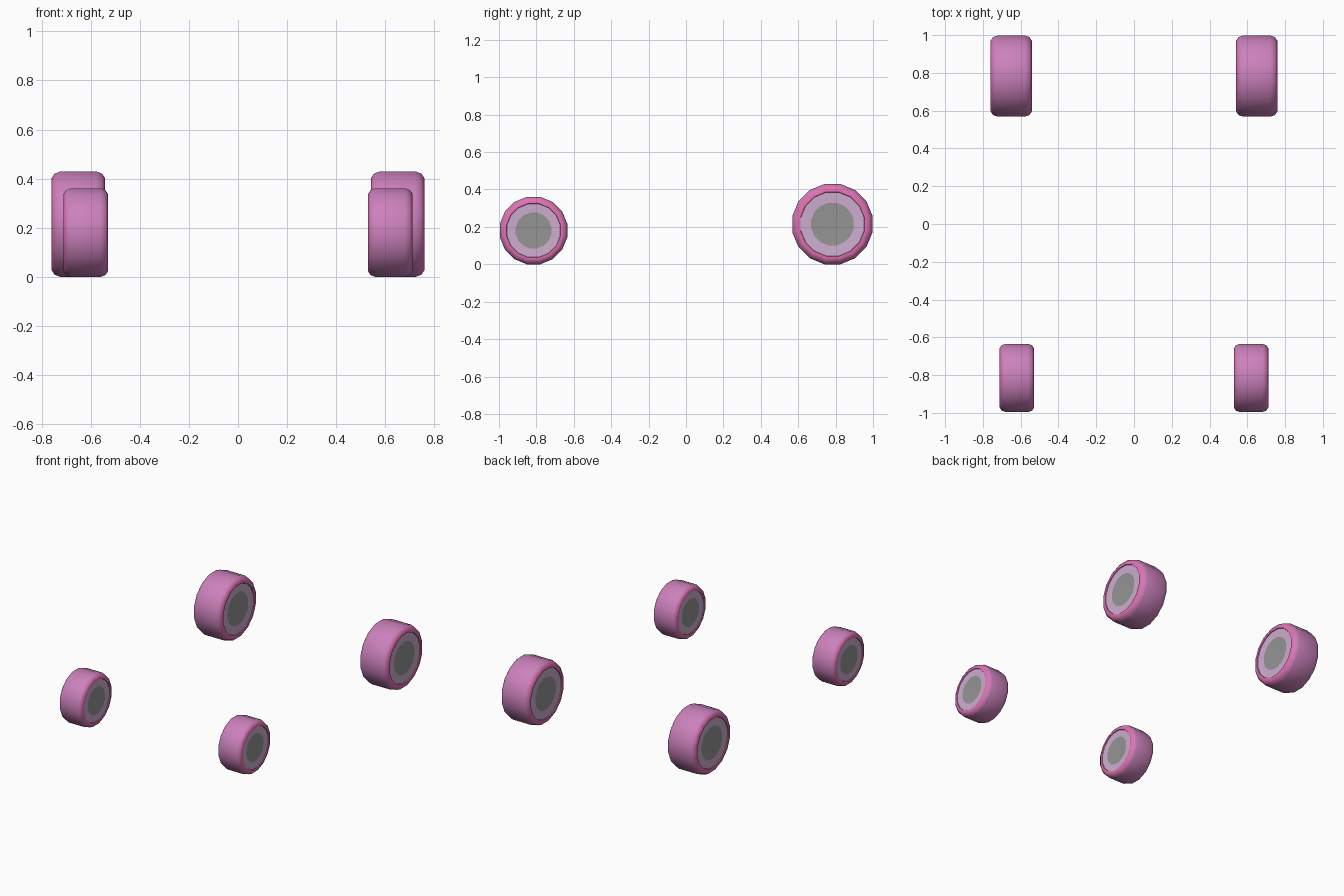
import bpy, bmesh, math

cube = bpy.data.objects.get("Cube")
if cube:
    bpy.data.objects.remove(cube)


def material(name, color):
    m = bpy.data.materials.new(name)
    m.use_nodes = True
    m.diffuse_color = (*color, 1)
    m.node_tree.nodes["Principled BSDF"].inputs["Base Color"].default_value = (*color, 1)
    return m


TREAD = material("orchid tread", (0.60, 0.22, 0.50))
WALL = material("pink sidewall", (0.74, 0.17, 0.45))
DISC = material("pale lilac disc", (0.62, 0.42, 0.62))
HUB = material("grey hub", (0.30, 0.30, 0.30))
SIDES = 16

# Half of the wheel section: (distance from mid-plane / half width, radius / wheel radius, material)
SECTION = [(0.66, 1.0, 0), (0.88, 0.96, 0), (1.0, 0.87, 1), (0.99, 0.80, 1),
           (0.94, 0.79, 1), (0.92, 0.53, 2), (0.88, 0.0, 3)]


def wheel(name, x, y, radius, width):
    """Lathe a symmetric wheel about the x axis."""
    bm = bmesh.new()

    def ring(px, r):
        if r == 0:
            return [bm.verts.new((px, 0, 0))] * SIDES
        angles = [math.tau * (i + 0.5) / SIDES for i in range(SIDES)]
        return [bm.verts.new((px, r * math.sin(a), r * math.cos(a))) for a in angles]

    def bridge(a, b, index):
        for i in range(SIDES):
            j = (i + 1) % SIDES
            corners = list(dict.fromkeys((a[i], a[j], b[j], b[i])))
            bm.faces.new(corners).material_index = index

    starts = []
    for side in (-1, 1):
        rings = [ring(side * px * width / 2, r * radius) for px, r, _ in SECTION]
        starts.append(rings[0])
        for k in range(1, len(rings)):
            bridge(rings[k - 1], rings[k], SECTION[k][2])
    bridge(starts[0], starts[1], 0)
    bmesh.ops.recalc_face_normals(bm, faces=bm.faces)

    mesh = bpy.data.meshes.new(name)
    bm.to_mesh(mesh)
    bm.free()
    for m in (TREAD, WALL, DISC, HUB):
        mesh.materials.append(m)
    obj = bpy.data.objects.new(name, mesh)
    obj.location = (x, y, radius * math.cos(math.pi / SIDES))
    bpy.context.collection.objects.link(obj)
    bpy.ops.object.select_all(action="DESELECT")
    obj.select_set(True)
    bpy.context.view_layer.objects.active = obj
    bpy.ops.object.shade_smooth_by_angle(angle=math.radians(40))


# Small front pair and larger rear pair
for label, s in (("left", 1), ("right", -1)):
    wheel("front_wheel_" + label, s * 0.62, -0.815, 0.184, 0.182)
    wheel("rear_wheel_" + label, s * 0.65, 0.783, 0.219, 0.219)
